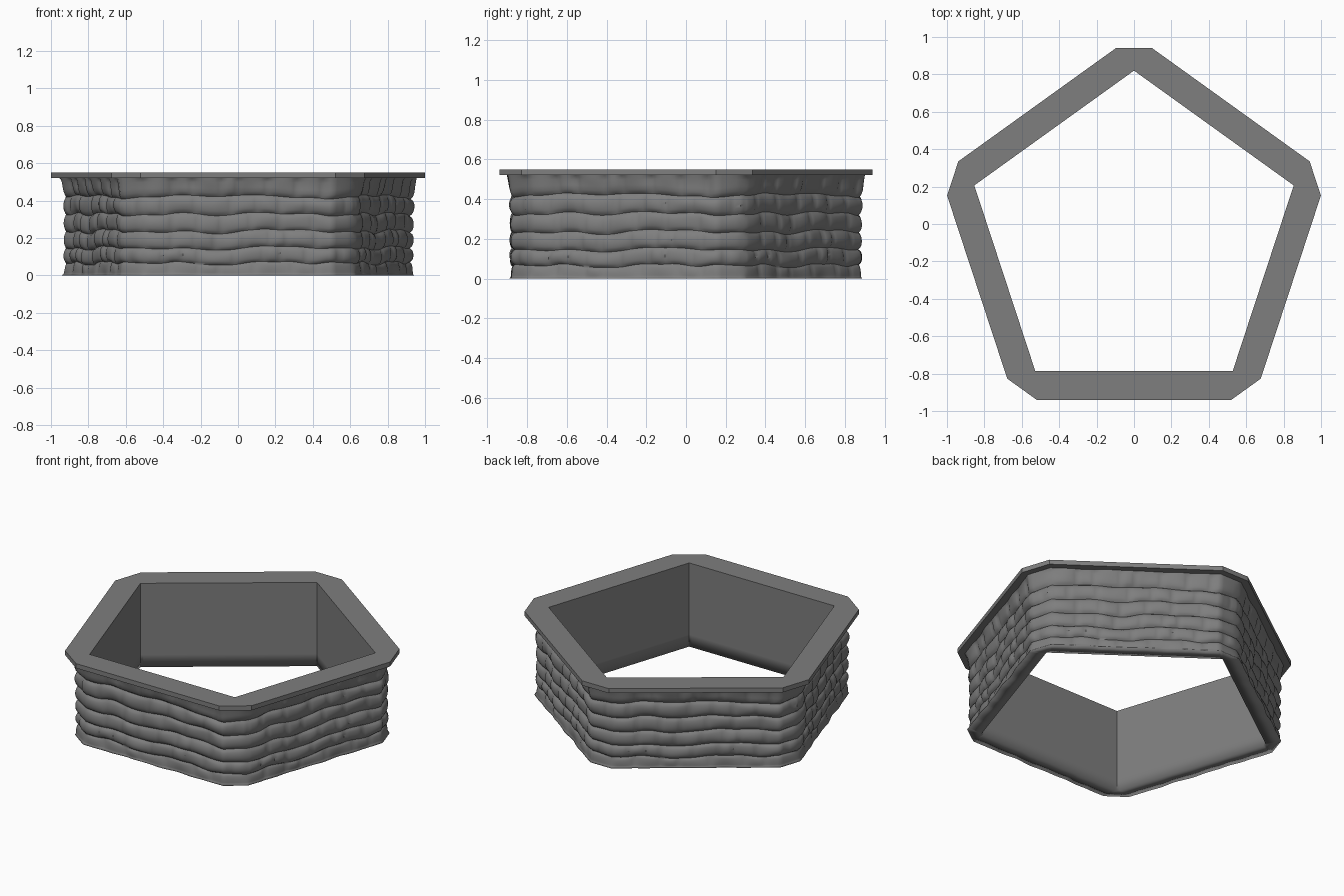
import bpy, bmesh, math, random
from mathutils import Vector, noise

if "Cube" in bpy.data.objects:
    bpy.data.objects.remove(bpy.data.objects["Cube"])

random.seed(4)
CY, SX = -0.068, 1.011          # pentagon centre and slight width stretch
NF, NC, NR = 58, 6, 9           # steps along a face, a cut corner, and per course
NU = NF + NC
C36 = math.cos(math.pi / 5)

# Dark grey stone colour
stone = bpy.data.materials.new("dark_stone")
stone.diffuse_color = (0.21, 0.21, 0.21, 1)
stone.use_nodes = True
stone.node_tree.nodes["Principled BSDF"].inputs["Base Color"].default_value = stone.diffuse_color


def place(r, t, ang, z):
    """Point at distance r along direction ang, shifted sideways by t."""
    c, s = math.cos(ang), math.sin(ang)
    return Vector(((c * r - s * t) * SX, s * r + c * t + CY, z))


def corner(k, ap, d, side, z):
    """One end of the cut corner k: flats at distance ap, cut at distance d."""
    w = (ap / C36 - d) * math.tan(math.radians(54))
    return place(d, side * w, math.radians(90 + 72 * k), z)


def inner(k, z):
    return place(0.888, 0, math.radians(90 + 72 * k), z)


def finish(bm, name, angle, soft_base=False):
    bmesh.ops.remove_doubles(bm, verts=bm.verts, dist=0.0004)
    bmesh.ops.recalc_face_normals(bm, faces=bm.faces)
    me = bpy.data.meshes.new(name)
    bm.to_mesh(me)
    bm.free()
    me.materials.append(stone)
    ob = bpy.data.objects.new(name, me)
    bpy.context.collection.objects.link(ob)
    bpy.ops.object.select_all(action='DESELECT')
    ob.select_set(True)
    bpy.context.view_layer.objects.active = ob
    bpy.ops.object.shade_smooth_by_angle(angle=math.radians(angle))
    if soft_base:               # the underside blends softly into both wall faces
        for e in me.edges:
            if all(me.vertices[v].co.z < 0.001 for v in e.vertices):
                e.use_edge_sharp = False
    return ob


def bridge(bm, a, b):
    n = len(a)
    for i in range(n):
        j = (i + 1) % n
        bm.faces.new((a[i], a[j], b[j], b[i]))


# Stone courses: heights of the joints and random stone lengths (in grid steps)
courses = [0.0, 0.065, 0.145, 0.235, 0.325, 0.42, 0.52]
stones = []
for _ in courses[:-1]:
    cuts = [0]
    while cuts[-1] < NU - 12:
        cuts.append(cuts[-1] + random.randint(5, 12))
    stones.append(cuts + [NU])


def arch(t, power):
    return max(0.0, 4 * t * (1 - t)) ** power


def relief(row, t, i):
    """Outward offset and height shift of a stone face point, same on all sides."""
    u = i / NU
    z = courses[row] + t * (courses[row + 1] - courses[row])
    fade = min(1, 8 * u, 8 * (1 - u))
    cuts = stones[row]
    s = max(j for j in range(len(cuts) - 1) if cuts[j] <= i)
    col = arch((i - cuts[s]) / (cuts[s + 1] - cuts[s]), 0.5)
    # bottom course is flush at the ground, top course flares out under the coping
    b = arch(0.5 + t / 2 if row == 0 else t, 0.6)
    if row == 5:
        b = arch(min(0.5, 1.2 * t), 0.6)
    rough = 0.010 * fade * noise.noise(Vector((u * 9, z * 9, 5.0)))
    side = col * t ** 0.5 if row == 0 else col
    o = 0.004 - 0.020 * (1 - b) - 0.011 * (1 - side) * arch(t, 0.3) + rough
    o += 0.014 * max(0, (z - 0.44) / 0.08)
    lift = 0.024 * fade * noise.noise(Vector((u * 6, z * 4, 1.3)))
    return o, z + lift * min(1, z / 0.06, (0.52 - z) / 0.06)


# Stone wall: five repeated sides, closed underneath and lined inside
bm = bmesh.new()
levels = [(r, j / NR) for r in range(6) for j in range(NR)] + [(5, 1.0)]
rings = []
for row, t in levels:
    ring = []
    for k in range(5):
        for i in range(NU):
            o, z = relief(row, t, i)
            ap, d = 0.812 + o, 0.951 + o
            if i < NF:
                p = corner(k, ap, d, 1, z).lerp(corner(k + 1, ap, d, -1, z), i / NF)
            else:
                p = corner(k + 1, ap, d, -1, z).lerp(corner(k + 1, ap, d, 1, z), (i - NF) / NC)
            ring.append(bm.verts.new(p))
    rings.append(ring)
for z in (0.52, 0.08, 0.0):
    rings.append([bm.verts.new(inner(k, z).lerp(inner(k + 1, z), min(1, i / NF)))
                  for k in range(5) for i in range(NU)])
for a, b in zip(rings[:-4], rings[1:-3]):
    bridge(bm, a, b)
bridge(bm, rings[-3], rings[-2])
bridge(bm, rings[-2], rings[-1])
bridge(bm, rings[-1], rings[0])
finish(bm, "stone_wall", 50, soft_base=True)

# Flat coping slab with cut corners
bm = bmesh.new()
loops = []
for z in (0.52, 0.55):
    loops.append([bm.verts.new(corner(k, 0.872, 1.008, s, z)) for k in range(5) for s in (-1, 1)])
for z in (0.55, 0.52):
    loops.append([bm.verts.new(inner(k, z)) for k in range(5) for s in (-1, 1)])
for i in range(4):
    a, b = loops[i], loops[(i + 1) % 4]
    bridge(bm, a, b)
finish(bm, "coping_rim", 20)
